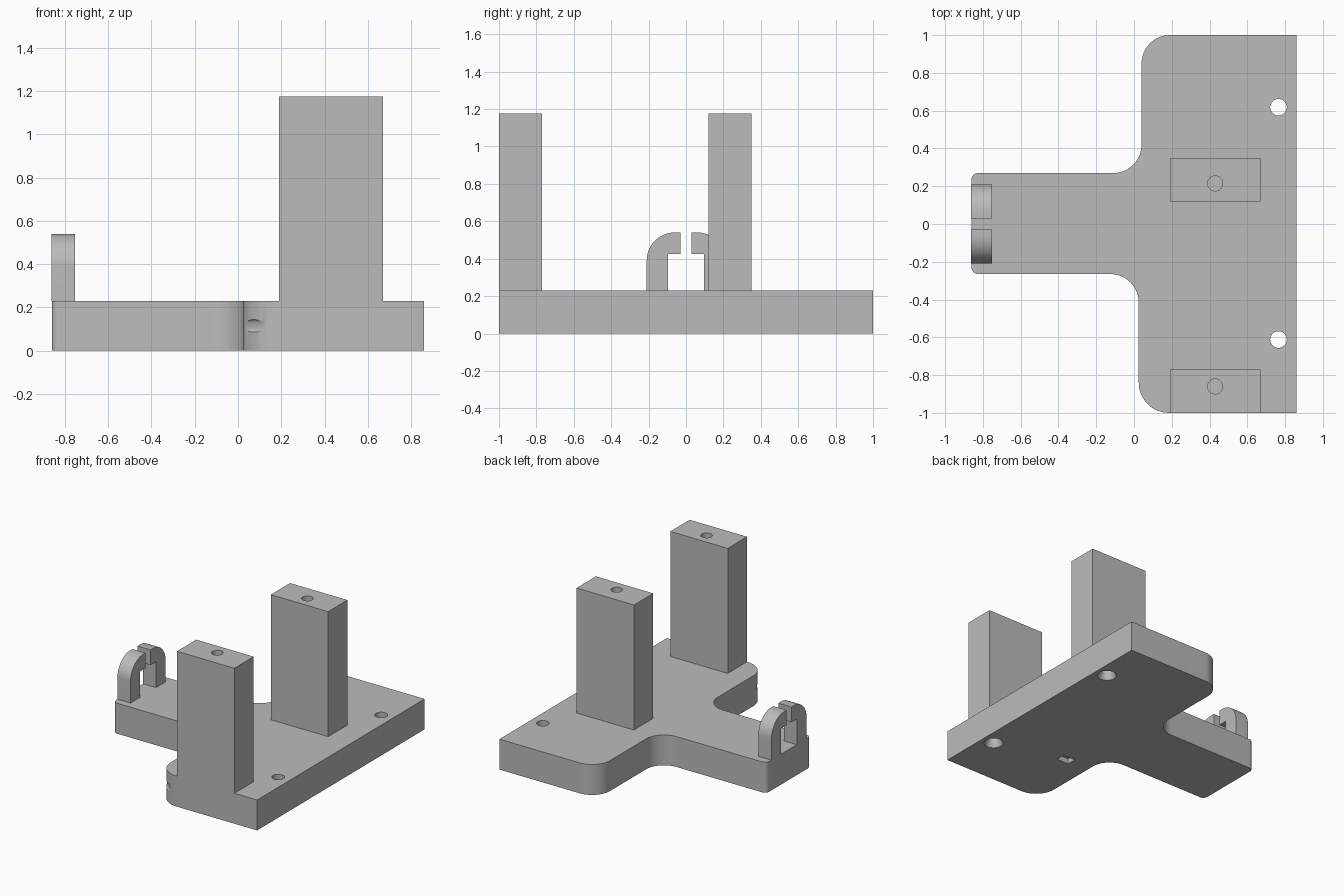
import bpy, bmesh, math
from mathutils import Vector, Matrix

cube = bpy.data.objects.get("Cube")
if cube:
    bpy.data.objects.remove(cube, do_unlink=True)

grey = bpy.data.materials.new("plain grey")
grey.use_nodes = True
colour = (0.5, 0.5, 0.5, 1)
grey.diffuse_color = colour
grey.node_tree.nodes["Principled BSDF"].inputs["Base Color"].default_value = colour


def make(name, bm):
    bmesh.ops.recalc_face_normals(bm, faces=bm.faces)
    mesh = bpy.data.meshes.new(name)
    bm.to_mesh(mesh)
    bm.free()
    mesh.materials.append(grey)
    ob = bpy.data.objects.new(name, mesh)
    bpy.context.collection.objects.link(ob)
    return ob


def rounded(corners, steps=12):
    """Outline from (x, y, radius) corners, with each corner turned into an arc."""
    pts = []
    for i, (x, y, r) in enumerate(corners):
        p = Vector((x, y))
        if r == 0:
            pts.append(p)
            continue
        a = (Vector(corners[i - 1][:2]) - p).normalized()
        b = (Vector(corners[(i + 1) % len(corners)][:2]) - p).normalized()
        centre = p + (a + b) * r
        for k in range(steps + 1):
            t = math.pi / 2 * k / steps
            pts.append(centre - b * r * math.cos(t) - a * r * math.sin(t))
    return pts


def extrude(name, points, direction):
    bm = bmesh.new()
    face = bm.faces.new([bm.verts.new(p) for p in points])
    new = bmesh.ops.extrude_face_region(bm, geom=[face])["geom"]
    verts = [g for g in new if isinstance(g, bmesh.types.BMVert)]
    bmesh.ops.translate(bm, verts=verts, vec=direction)
    return make(name, bm)


def box(name, low, high):
    low, high = Vector(low), Vector(high)
    bm = bmesh.new()
    bmesh.ops.create_cube(bm, size=1, matrix=Matrix.Translation((low + high) / 2)
                          @ Matrix.Diagonal((*(high - low), 1)))
    return make(name, bm)


def cone(name, centre, r1, r2, depth, turn=Matrix()):
    bm = bmesh.new()
    bmesh.ops.create_cone(bm, cap_ends=True, segments=32, radius1=r1, radius2=r2,
                          depth=depth, matrix=Matrix.Translation(centre) @ turn)
    return make(name, bm)


def cut(target, cutter):
    cutter.hide_render = True
    mod = target.modifiers.new("cut", 'BOOLEAN')
    mod.operation = 'DIFFERENCE'
    mod.solver = 'EXACT'
    mod.object = cutter
    bpy.context.view_layer.objects.active = target
    bpy.ops.object.modifier_apply(modifier=mod.name)
    bpy.data.objects.remove(cutter, do_unlink=True)


def smooth(ob):
    bpy.ops.object.select_all(action='DESELECT')
    ob.select_set(True)
    bpy.context.view_layer.objects.active = ob
    bpy.ops.object.shade_smooth_by_angle(angle=math.radians(30))


THICK, TOP = 0.23, 1.175

# T-shaped base plate with rounded corners and fillets
outline = rounded([
    (0.86, -1, 0), (0.86, 1, 0), (0.04, 1, 0.15), (0.04, 0.27, 0.15),
    (-0.86, 0.27, 0.035), (-0.86, -0.265, 0.035),
    (0.025, -0.265, 0.15), (0.025, -1, 0.16)])
plate = extrude("base_plate", [(p.x, p.y, 0) for p in outline], (0, 0, THICK))

# screw holes, countersunk underneath
for y in (-0.612, 0.618):
    cut(plate, cone("hole_cutter", (0.765, y, 0.1), 0.044, 0.044, 0.5))
    cut(plate, cone("sink_cutter", (0.765, y, 0.01), 0.078, 0.044, 0.06))

# small recess below and shallow scoop on the front corner
cut(plate, box("recess_cutter", (0.18, -0.5, -0.05), (0.28, -0.43, 0.04)))
tangent = Matrix.Rotation(-math.pi / 4, 4, 'Z') @ Matrix.Rotation(math.pi / 2, 4, 'Y')
cut(plate, cone("scoop_cutter", (0.06, -0.98, 0.115), 0.04, 0.04, 0.4, tangent))
smooth(plate)

# upright posts with a screw hole in the top
for name, y0, y1 in (("front_post", -1, -0.77), ("back_post", 0.12, 0.35)):
    post = box(name, (0.19, y0, THICK), (0.67, y1, TOP))
    middle = (y0 + y1) / 2 + (0.025 if y0 < 0 else -0.02)
    cut(post, cone("post_hole_cutter", (0.43, middle, TOP), 0.04, 0.04, 0.6))
    smooth(post)

# pair of cable hooks facing each other on the arm end
for name, side in (("front_hook", -1), ("back_hook", 1)):
    profile = rounded([(0.21, THICK, 0), (0.21, 0.54, 0.15), (0.03, 0.54, 0),
                       (0.03, 0.425, 0), (0.095, 0.425, 0), (0.095, THICK, 0)])
    hook = extrude(name, [(-0.862, side * p.x, p.y) for p in profile], (0.11, 0, 0))
    smooth(hook)
